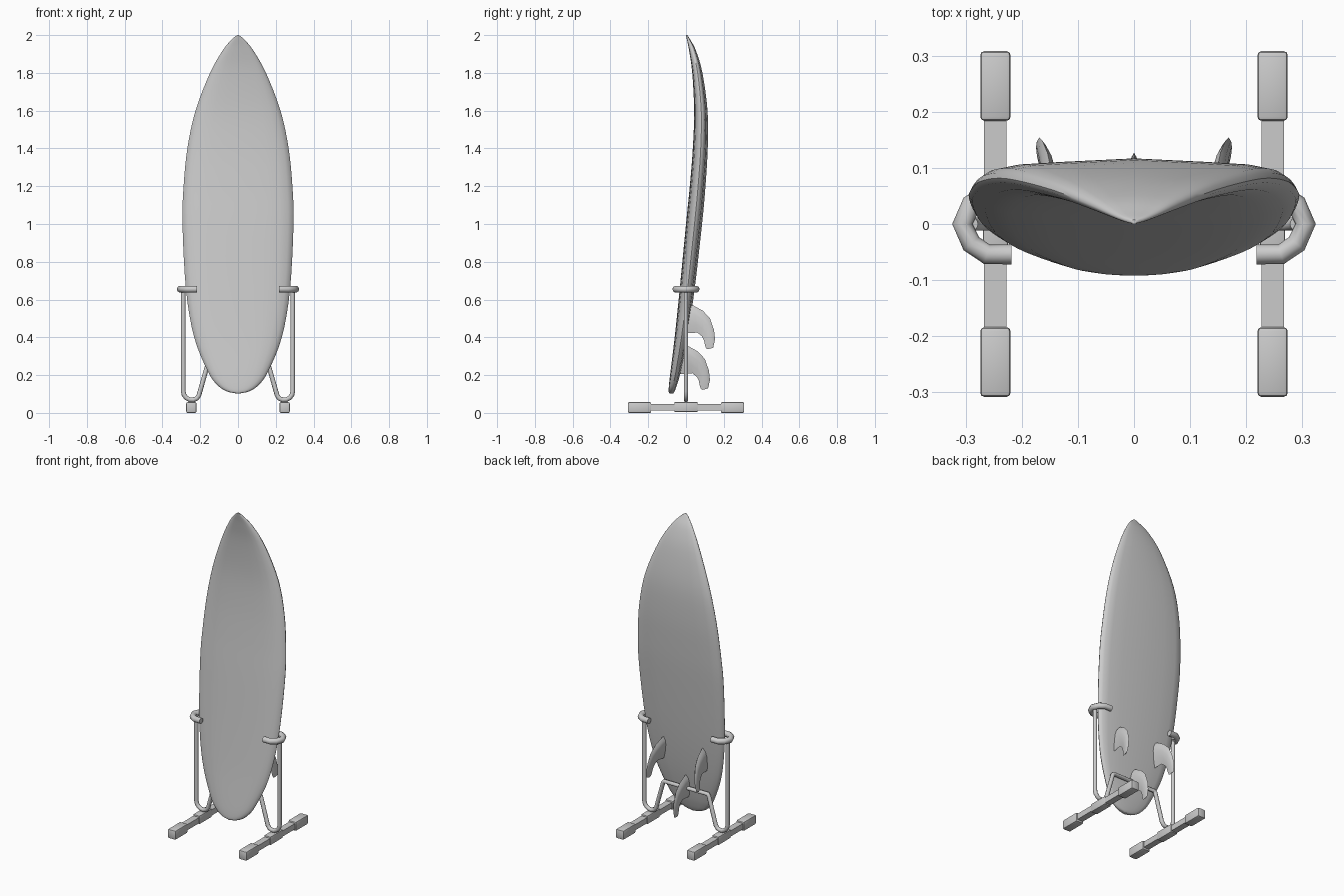
import bpy, bmesh, math
from mathutils import Vector

if "Cube" in bpy.data.objects:
    bpy.data.objects.remove(bpy.data.objects["Cube"])


def finish(obj, angle=35):
    bpy.ops.object.select_all(action='DESELECT')
    obj.select_set(True)
    bpy.context.view_layer.objects.active = obj
    if obj.type == 'CURVE':
        bpy.ops.object.convert(target='MESH')
    bpy.ops.object.shade_smooth_by_angle(angle=math.radians(angle))


def add_mesh(name, bm):
    bmesh.ops.recalc_face_normals(bm, faces=bm.faces)
    me = bpy.data.meshes.new(name)
    bm.to_mesh(me)
    bm.free()
    obj = bpy.data.objects.new(name, me)
    bpy.context.collection.objects.link(obj)
    return obj


def loft(name, rings, angle=35):
    bm = bmesh.new()
    rows = [[bm.verts.new(p) for p in r] for r in rings]
    n = len(rows[0])
    for a, b in zip(rows, rows[1:]):
        for i in range(n):
            j = (i + 1) % n
            bm.faces.new((a[i], a[j], b[j], b[i]))
    bm.faces.new(rows[0])
    bm.faces.new(rows[-1])
    obj = add_mesh(name, bm)
    finish(obj, angle)
    return obj


def smooth_rows(pts, steps):
    """Catmull-Rom interpolation of rows of numbers."""
    v = [Vector(p) for p in pts]
    v = [2 * v[0] - v[1]] + v + [2 * v[-1] - v[-2]]
    out = []
    for i in range(1, len(v) - 2):
        a, b, c, d = v[i - 1:i + 3]
        for k in range(steps):
            t = k / steps
            out.append(0.5 * (2 * b + (c - a) * t + (2 * a - 5 * b + 4 * c - d) * t * t
                              + (3 * b - a - 3 * c + d) * t ** 3))
    return out + [v[-2]]


def tube(name, pts, radius):
    cu = bpy.data.curves.new(name, 'CURVE')
    cu.dimensions = '3D'
    cu.bevel_depth = radius
    cu.bevel_resolution = 3
    cu.use_fill_caps = True
    sp = cu.splines.new('POLY')
    sp.points.add(len(pts) - 1)
    for q, p in zip(sp.points, pts):
        q.co = (*p, 1)
    obj = bpy.data.objects.new(name, cu)
    bpy.context.collection.objects.link(obj)
    finish(obj, 50)


def box(name, loc, size, bevel):
    bm = bmesh.new()
    bmesh.ops.create_cube(bm, size=1)
    for v in bm.verts:
        v.co = Vector(v.co[i] * size[i] + loc[i] for i in range(3))
    if bevel:
        bmesh.ops.bevel(bm, geom=bm.edges[:], offset=bevel, segments=2,
                        profile=0.5, affect='EDGES')
    finish(add_mesh(name, bm))


# Surfboard: stations of (z, half width, front y, back y)
stations = [(.103, .01, -.088, -.068), (.115, .062, -.092, -.06),
            (.15, .112, -.09, -.047), (.22, .16, -.082, -.028),
            (.4, .232, -.06, .008), (.65, .275, -.034, .045),
            (1.0, .294, 0, .085), (1.2, .288, .02, .103),
            (1.4, .268, .036, .115), (1.6, .225, .043, .114),
            (1.8, .148, .033, .087), (1.92, .08, .016, .052),
            (1.98, .03, .004, .02), (2.0, .004, 0, .008)]
# Half cross-section: (fraction of width, fraction of thickness)
half = [(0, 0), (.3, .015), (.55, .05), (.75, .12), (.9, .25), (.98, .42),
        (1, .53), (.98, .66), (.93, .77), (.8, .86), (.5, .92), (0, 1)]
section = half + [(-u, t) for u, t in half[-2:0:-1]]
rings = []
for z, w, f, b in smooth_rows([Vector(s) for s in stations], 4):
    rings.append([(u * w, f + t * (b - f), z) for u, t in section])
loft("surfboard", rings, 40)

# Fins: rows of (lead y, lead z, trail y, trail z, thickness)
fin_rows = [(-.02, .575, -.02, .42, .034), (.04, .568, .06, .425, .032),
            (.09, .54, .085, .405, .028), (.127, .5, .095, .385, .022),
            (.148, .44, .1, .36, .016), (.154, .39, .106, .342, .011),
            (.144, .345, .116, .337, .004)]
foil = [(0, 0), (.15, .38), (.35, .5), (.7, .32), (1, 0),
        (.7, -.32), (.35, -.5), (.15, -.38)]


def fin(name, side, dy=0, dz=0):
    rings = []
    for ly, lz, ty, tz, th in fin_rows:
        ring = []
        for t, s in foil:
            y, z = ly + (ty - ly) * t, lz + (tz - lz) * t
            x = side * (.147 + .1 * y - .11 * (z - .45)) + s * th
            ring.append((x, y + dy, z + dz))
        rings.append(ring)
    loft(name, rings, 50)


fin("side_fin_left", -1)
fin("side_fin_right", 1)
fin("centre_fin", 0, -.027, -.215)

# Bent rod frame: upright, U bend, leg, crossbar, mirrored
rod = [(.29, .65), (.29, .115), (.286, .096), (.274, .08), (.256, .07),
       (.236, .069), (.218, .077), (.207, .093), (.159, .262), (.15, .273)]
path = [(x, 0, z) for x, z in rod] + [(-x, 0, z) for x, z in rod[::-1]]
tube("rod_frame", path, .0125)

# Padded cradle arms and feet on each side
arm = [(.218, -.054), (.262, -.054), (.29, -.035), (.306, 0),
       (.29, .035), (.262, .054), (.218, .054)]
for s, side in ((-1, "left"), (1, "right")):
    tube("cradle_arm_" + side, [(s * x, y, .655) for x, y in arm], .018)
    x = s * .247
    box("foot_bar_" + side, (x, 0, .03), (.04, .42, .036), 0)
    box("foot_block_" + side, (x, 0, .031), (.045, .124, .052), .004)
    for e, end in ((-1, "front"), (1, "back")):
        box("foot_cap_%s_%s" % (end, side), (x, e * .246, .0285),
            (.054, .124, .057), .007)
